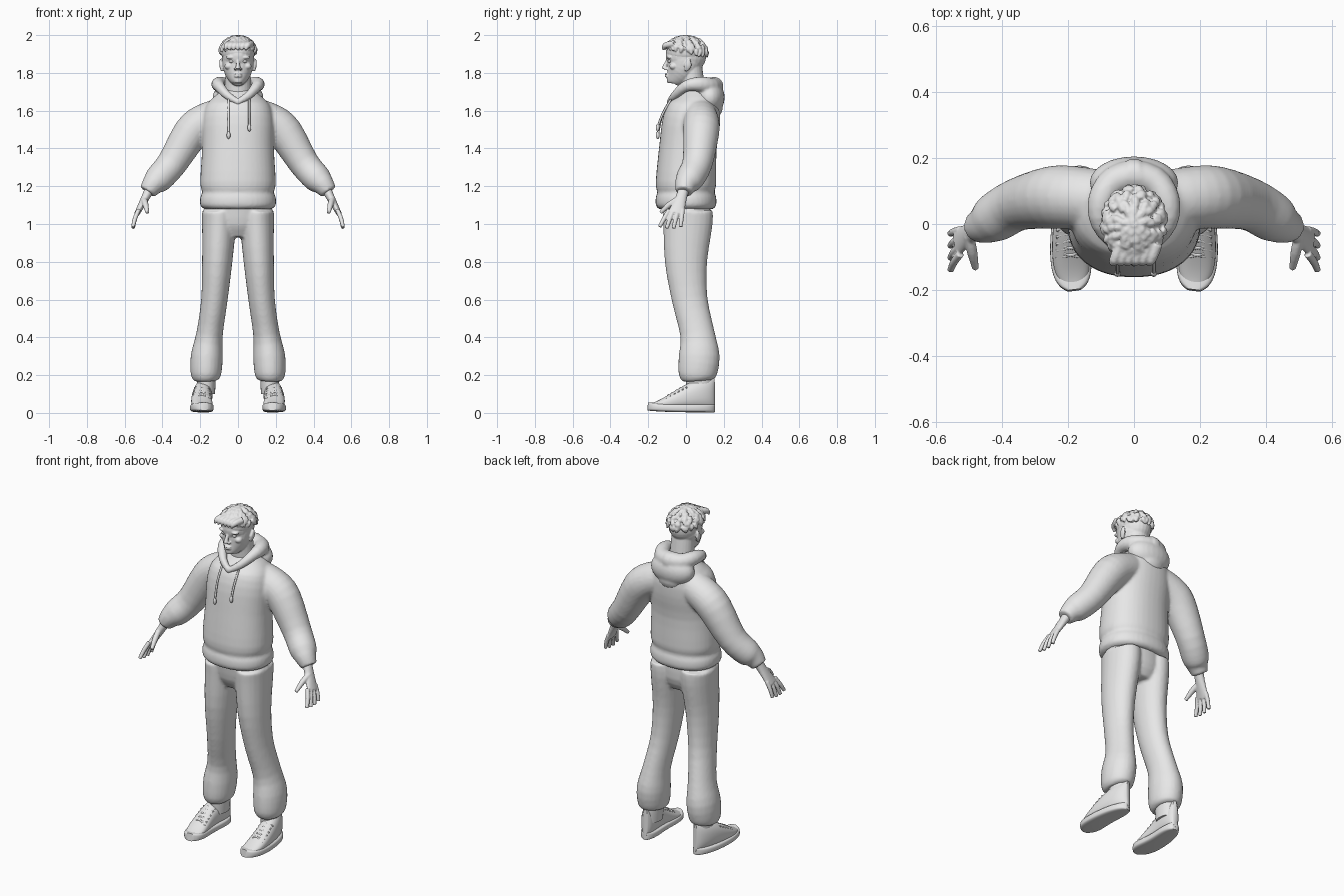
import bpy, bmesh, math, random
from mathutils import Vector

random.seed(4)
if "Cube" in bpy.data.objects:
    bpy.data.objects.remove(bpy.data.objects["Cube"])

GREY = (.8, .8, .8, 1)
clay = bpy.data.materials.new("light grey")
clay.use_nodes = True
clay.diffuse_color = GREY
clay.node_tree.nodes["Principled BSDF"].inputs["Base Color"].default_value = GREY
X, Y, Z = Vector((1, 0, 0)), Vector((0, 1, 0)), Vector((0, 0, 1))
SIDES = (-1, 1)


def spline(before, start, end, after, t):
    """Blend two neighbouring sections with a smooth cubic."""
    result = []
    for p, q, r, s in zip(before, start, end, after):
        linear = r - p
        square = 2 * p - 5 * q + 4 * r - s
        cubic = 3 * q - p - 3 * r + s
        result.append(q + (linear * t + square * t ** 2 + cubic * t ** 3) / 2)
    return result


def tube(bm, sections, reference=Y, sides=24, power=1, steps=3):
    """Loft smooth rings through (x, y, z, side radius, reference radius) sections."""
    knots = [tuple(k) + (k[3],) * (5 - len(k)) for k in sections]
    rows = []
    for i in range(len(knots) - 1):
        before, after = knots[max(i - 1, 0)], knots[min(i + 2, len(knots) - 1)]
        for j in range(steps):
            rows.append(spline(before, knots[i], knots[i + 1], after, j / steps))
    rows.append(knots[-1])
    centres = [Vector(row[:3]) for row in rows]
    rings = []
    for i, row in enumerate(rows):
        tangent = centres[min(i + 1, len(rows) - 1)] - centres[max(i - 1, 0)]
        tangent.normalize()
        up = (reference - tangent * reference.dot(tangent)).normalized()
        across = up.cross(tangent)
        ring = []
        for k in range(sides):
            angle = math.tau * k / sides
            c, s = math.cos(angle), math.sin(angle)
            c = math.copysign(abs(c) ** power, c)
            s = math.copysign(abs(s) ** power, s)
            ring.append(bm.verts.new(centres[i] + across * c * row[3] + up * s * row[4]))
        rings.append(ring)
    for low, high in zip(rings, rings[1:]):
        for k in range(sides):
            following = (k + 1) % sides
            bm.faces.new((low[k], low[following], high[following], high[k]))
    bm.faces.new(rings[0][::-1])
    bm.faces.new(rings[-1])


def blob(bm, centre, radii):
    verts = bmesh.ops.create_uvsphere(bm, u_segments=24, v_segments=16, radius=1)["verts"]
    bmesh.ops.scale(bm, vec=radii, verts=verts)
    bmesh.ops.translate(bm, vec=centre, verts=verts)


def mirror(bm):
    """Repeat everything made so far on the other side."""
    everything = bm.verts[:] + bm.edges[:] + bm.faces[:]
    for item in bmesh.ops.duplicate(bm, geom=everything)["geom"]:
        if isinstance(item, bmesh.types.BMVert):
            item.co.x *= -1


def finish(bm, name, voxel=0, smooth=2):
    """Make the object, fusing overlapping volumes when a voxel size is given."""
    bmesh.ops.recalc_face_normals(bm, faces=bm.faces)
    mesh = bpy.data.meshes.new(name)
    bm.to_mesh(mesh)
    bm.free()
    mesh.materials.append(clay)
    ob = bpy.data.objects.new(name, mesh)
    bpy.context.collection.objects.link(ob)
    if voxel:
        fuse = ob.modifiers.new("fuse", "REMESH")
        fuse.mode, fuse.voxel_size, fuse.use_smooth_shade = "VOXEL", voxel, True
        soften = ob.modifiers.new("soften", "SMOOTH")
        soften.factor, soften.iterations = .5, smooth
    else:
        bpy.ops.object.select_all(action="DESELECT")
        ob.select_set(True)
        bpy.context.view_layer.objects.active = ob
        bpy.ops.object.shade_smooth_by_angle(angle=math.radians(50))


def upright(rows, depth, x=0):
    """Turn (height, y, half width) rows into sections with a fixed depth ratio."""
    return [(x, y, z, r, r * depth) for z, y, r in rows]


# Hoodie: sleeves with gathered cuffs, then the torso with its hem band
bm = bmesh.new()
tube(bm, [(.08, .07, 1.58, .09), (.18, .08, 1.54, .095), (.25, .08, 1.48, .095),
          (.35, .06, 1.32, .08), (.42, .02, 1.24, .075), (.45, 0, 1.21, .06),
          (.48, -.01, 1.17, .045)])
mirror(bm)
tube(bm, upright([(1.08, 0, .18), (1.1, 0, .2), (1.14, 0, .2), (1.17, 0, .19), (1.22, 0, .2),
                  (1.4, .01, .19), (1.55, .03, .19), (1.64, .05, .16), (1.72, .05, .07)], .8),
     sides=40, power=.9)
finish(bm, "hoodie", voxel=.009, smooth=3)

# Hood: rolled rim around the neck and the bag hanging behind
bm = bmesh.new()
tube(bm, [(-.01, -.09, 1.64, .016), (.055, -.06, 1.68, .022), (.1, 0, 1.73, .03),
          (.1, .07, 1.74, .04), (.06, .13, 1.73, .045), (-.02, .15, 1.73, .05)], reference=Z)
mirror(bm)
blob(bm, (0, .125, 1.67), (.135, .08, .09))
blob(bm, (0, .135, 1.62), (.085, .06, .065))
finish(bm, "hood", voxel=.008, smooth=4)

# Drawstrings with tips
bm = bmesh.new()
for x, low in ((-.05, 1.47), (.06, 1.51)):
    tube(bm, [(x, -.08, 1.66, .006), (x, -.125, 1.58, .006), (x, -.15, low, .006)], sides=8)
    blob(bm, (x, -.15, low), (.01, .01, .02))
finish(bm, "drawstrings")

# Trousers: loose legs gathered at the ankle, then the hips
bm = bmesh.new()
leg = [(.17, .17, .06, .06), (.2, .17, .06, .08), (.3, .165, .07, .085), (.42, .15, .06, .07),
       (.6, .125, .02, .07), (.8, .11, 0, .08), (1, .1, .01, .09), (1.07, .1, .01, .09)]
tube(bm, [(x, y, z, r, r * (1.2 + z / 4)) for z, x, y, r in leg])
mirror(bm)
tube(bm, upright([(.93, .01, .12), (1, .01, .17), (1.12, 0, .18)], .7), sides=40)
finish(bm, "trousers", voxel=.009, smooth=3)

# Hands: palm, four fingers, thumb
bm = bmesh.new()
tube(bm, [(.465, -.01, 1.19, .027, .03), (.49, -.025, 1.14, .022, .03),
          (.535, -.054, 1.055, .014, .043)])
for i in range(4):
    knuckle, tip = -.09 + i * .024, -.14 + i * .037
    drop = .985 - .01 * math.sin(math.pi * i / 3)
    tube(bm, [(.526, knuckle, 1.075, .012), (.545, (knuckle + tip) / 2, 1.03, .012),
              (.556, tip, drop, .01)], sides=12)
tube(bm, [(.5, -.035, 1.135, .016), (.49, -.085, 1.105, .016), (.48, -.135, 1.06, .01)],
     reference=X, sides=12)
mirror(bm)
finish(bm, "hands", voxel=.004)

# Head: paired features first, then neck, face, skull, nose and lips
bm = bmesh.new()
blob(bm, (.036, -.088, 1.882), (.028, .015, .009))
blob(bm, (.05, -.066, 1.835), (.022, .022, .018))
blob(bm, (.015, -.106, 1.82), (.008, .009, .007))
tube(bm, [(.083, 0, 1.81, .007, .008), (.09, .01, 1.84, .009, .02), (.09, .016, 1.875, .006)],
     sides=12)
mirror(bm)
tube(bm, upright([(1.62, .045, .075), (1.7, .04, .07), (1.84, .025, .066)], .9))
tube(bm, upright([(1.745, -.075, .02), (1.755, -.07, .036), (1.8, -.033, .07),
                  (1.86, -.004, .084), (1.92, 0, .08)], 1.1), sides=32)
blob(bm, (0, 0, 1.89), (.085, .107, .095))
tube(bm, [(0, -.093, 1.872, .009), (0, -.108, 1.845, .01), (0, -.115, 1.82, .015)], sides=12)
for z in (1.782, 1.793):
    blob(bm, (0, -.099, z), (.022, .014, .006))
finish(bm, "head", voxel=.004)

bm = bmesh.new()
blob(bm, (.034, -.085, 1.862), (.014, .012, .009))
mirror(bm)
finish(bm, "eyes")

# Hair: cap covered with overlapping locks, longer at the fringe
bm = bmesh.new()
crown, size = Vector((0, 0, 1.91)), Vector((.09, .106, .076))
blob(bm, crown, size)


def lock_point(theta, phi, lift, radius):
    spread = math.sin(min(theta, math.pi / 2))
    way = Vector((math.sin(phi) * spread, -math.cos(phi) * spread, math.cos(theta)))
    return (*(crown + way * size + way * lift), radius)


ROWS = 6
for row in range(ROWS):
    count = 5 + 4 * row
    for k in range(count):
        phi = math.tau * (k + random.random() * .7) / count
        theta = (1.6 - .3 * math.cos(phi)) * (row + .3) / ROWS
        turn = random.uniform(-.25, .25)
        tip_lift = random.uniform(0, .012)
        tube(bm, [lock_point(theta - .2, phi, 0, .012),
                  lock_point(theta, phi + turn / 2, .003, .014),
                  lock_point(theta + .25, phi + turn, tip_lift, .004)],
             reference=Vector((.3, .5, .8)), sides=8, steps=2)
for i in range(6):
    x = -.06 + i * .022
    tube(bm, [(x + .02, -.06, 1.955, .018), (x, -.11, 1.945, .016), (x - .01, -.12, 1.92, .004)],
         reference=X, sides=10)
finish(bm, "hair", voxel=.004, smooth=1)

# Shoes: footprint and height follow rules from heel (t = 0) to toe (t = 1)
HEEL, TOE = .155, -.205


def footprint(t):
    centre = .165 + .015 * t + .02 * math.sin(math.pi * t)
    rounding = math.sqrt(1 - abs(2 * t - 1) ** 4)
    return centre, HEEL + (TOE - HEEL) * t, rounding * (.05 + .018 * t)


def instep(t):
    return .05 + .14 * math.cos(t * math.pi / 2) ** 1.5


soles, uppers, laces = bmesh.new(), bmesh.new(), bmesh.new()
sole_rows, upper_rows = [], []
for k in range(1, 14):
    t = (1 - math.cos(math.pi * k / 14)) / 2
    x, y, width = footprint(t)
    sole_rows.append((x, y, .025 + .01 * t ** 4, width, .022))
    top = instep(t)
    upper_rows.append((x, y + .01 * t, (top + .02) / 2, width * .9, (top - .02) / 2))
tube(soles, sole_rows, reference=Z, power=.5, sides=32)
tube(uppers, upper_rows, reference=Z, power=.85, sides=32)
tube(uppers, upright([(.1, .07, .046), (.18, .07, .05), (.26, .07, .045)], 1.4, x=.168))
for i in range(5):
    t = .45 + i * .06
    x, y, width = footprint(t)
    z = instep(t)
    for side in SIDES:
        edge = side * width * .7
        tube(laces, [(x - edge, y - .01, z - .02, .004), (x, y, z, .005),
                     (x + edge, y + .01, z - .01, .004)], reference=Z, sides=8)
for bm, name in ((soles, "shoe_soles"), (uppers, "shoe_uppers"), (laces, "shoe_laces")):
    mirror(bm)
    finish(bm, name)
